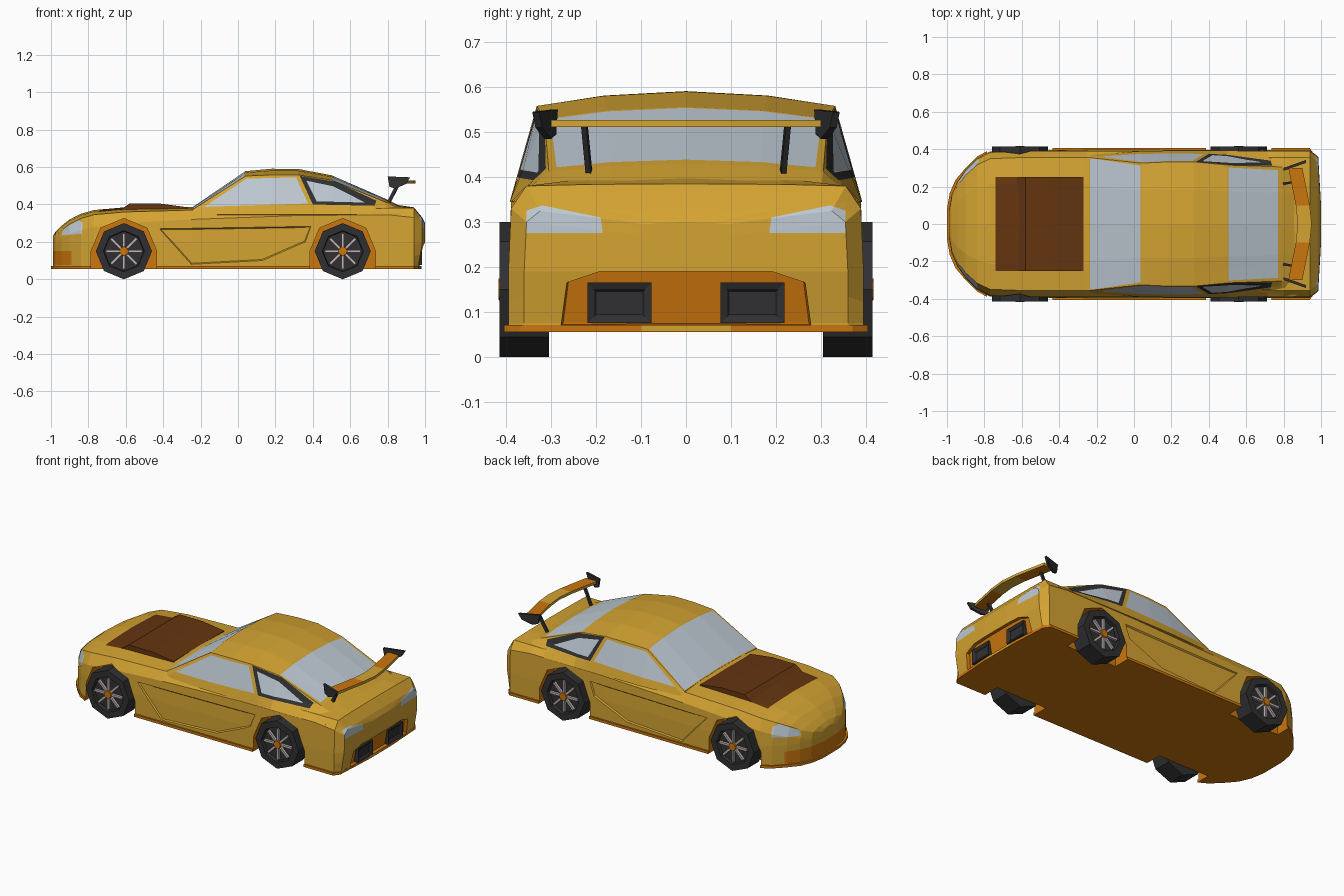
import bpy, bmesh
from math import pi, cos, sin
from mathutils import Vector, Matrix

if bpy.data.objects.get("Cube"):
    bpy.data.objects.remove(bpy.data.objects["Cube"], do_unlink=True)


def material(name, rgb):
    m = bpy.data.materials.new(name)
    m.use_nodes = True
    m.diffuse_color = (*rgb, 1)
    m.node_tree.nodes["Principled BSDF"].inputs["Base Color"].default_value = (*rgb, 1)
    return m


PALETTE = [material("golden yellow paint", (0.66, 0.37, 0.032)),
           material("orange trim", (0.60, 0.18, 0.004)),
           material("brown hood panel", (0.13, 0.035, 0.005)),
           material("pale glass", (0.52, 0.59, 0.66)),
           material("dark rubber", (0.03, 0.03, 0.032)),
           material("light spoke metal", (0.55, 0.47, 0.46))]
YELLOW, ORANGE, BROWN, GLASS, DARK, METAL = range(6)


def finish(bm, name, color=None):
    bmesh.ops.recalc_face_normals(bm, faces=bm.faces)
    if color is not None:
        for f in bm.faces:
            f.material_index = color
    me = bpy.data.meshes.new(name)
    bm.to_mesh(me)
    bm.free()
    for m in PALETTE:
        me.materials.append(m)
    ob = bpy.data.objects.new(name, me)
    bpy.context.collection.objects.link(ob)
    return ob


def loft(rings):
    """Closed skin through equal rings, capped at both ends."""
    bm = bmesh.new()
    rows = [[bm.verts.new(p) for p in r] for r in rings]
    n = len(rows[0])
    for a, b in zip(rows, rows[1:]):
        for i in range(n):
            bm.faces.new((a[i], a[(i + 1) % n], b[(i + 1) % n], b[i]))
    bm.faces.new(rows[0])
    bm.faces.new(rows[-1])
    bmesh.ops.recalc_face_normals(bm, faces=bm.faces)
    return bm


def mirrored(half):
    """Complete a ring from its +y half, which starts and ends on y = 0."""
    return half + [(x, -y, z) for x, y, z in half[-2:0:-1]]


def prism(pts, y0, y1):
    return loft([[(x, y, z) for x, z in pts] for y in (y0, y1)])


def block(bm, loc, size, rot=Matrix()):
    bmesh.ops.create_cube(bm, size=1, matrix=Matrix.Translation(loc) @ rot @ Matrix.Diagonal((*size, 1)))


def paint(bm, poly, axes, color, test):
    """Cut a convex outline, projected along one axis, into the faces that pass the test."""
    i, j = axes
    mid = [sum(p[k] for p in poly) / len(poly) for k in (0, 1)]
    planes = []
    for p, q in zip(poly, poly[1:] + poly[:1]):
        co, no = Vector((0, 0, 0)), Vector((0, 0, 0))
        co[i], co[j] = p
        no[i], no[j] = p[1] - q[1], q[0] - p[0]
        no.normalize()
        if no[i] * (mid[0] - p[0]) + no[j] * (mid[1] - p[1]) < 0:
            no.negate()
        planes.append((co, no))
    for co, no in planes:
        bm.normal_update()
        faces = [f for f in bm.faces if test(f.calc_center_median(), f.normal)]
        edges = {e for f in faces for e in f.edges}
        verts = {v for f in faces for v in f.verts}
        bmesh.ops.bisect_plane(bm, geom=faces + list(edges) + list(verts),
                               dist=1e-5, plane_co=co, plane_no=no)
    bm.normal_update()
    hit = []
    for f in bm.faces:
        c = f.calc_center_median()
        if test(c, f.normal) and all((c - co).dot(no) > 0 for co, no in planes):
            f.material_index = color
            hit.append(f)
    return hit


# Lower body: x, half width, shoulder height, edge height, centre height
STATIONS = [(-0.99, .07, .19, .215, .23), (-0.975, .155, .20, .235, .255),
            (-0.945, .225, .22, .26, .285), (-0.90, .29, .24, .295, .32),
            (-0.84, .35, .26, .325, .35), (-0.77, .388, .28, .345, .37),
            (-0.60, .395, .30, .36, .385), (-0.25, .395, .32, .37, .387),
            (0.30, .395, .34, .375, .385), (0.80, .395, .345, .38, .405),
            (0.94, .395, .33, .38, .385), (0.985, .36, .30, .325, .33),
            (1.0, .10, .27, .295, .30)]


def body_ring(x, w, zs, ze, zt):
    tuck = .02 if x > .95 else 0
    return mirrored([(x - tuck, 0, .058), (x - tuck, w, .058), (x - tuck, w, .075), (x, w, .19),
                     (x, w * .985, zs), (x, w * .9, ze),
                     (x, w * .55, ze + (zt - ze) * .7), (x, 0, zt)])


bm = loft([body_ring(*s) for s in STATIONS])
paint(bm, [(-1.02, .075), (-1.02, .15), (-.89, .15), (-.89, .075)], (0, 2), ORANGE,
      lambda c, n: c.x < -.8 and abs(n.z) < .6)
paint(bm, [(-.945, .235), (-.93, .272), (-.855, .318), (-.83, .30), (-.835, .243)], (0, 2), GLASS,
      lambda c, n: c.x < -.76 and n.z < .75 and abs(c.y) > .15)
paint(bm, [(-.74, -.25), (-.74, .25), (-.27, .25), (-.27, -.25)], (0, 1), BROWN,
      lambda c, n: n.z > .8 and c.x < 0)
for s in (1, -1):
    paint(bm, [(s * .185, .275), (s * .19, .31), (s * .32, .337), (s * .355, .325), (s * .355, .275)],
          (1, 2), GLASS, lambda c, n: c.x > .9 and n.x > .3)
    door = paint(bm, [(-.42, .27), (.39, .283), (.36, .2), (.13, .1), (-.25, .08)], (0, 2), YELLOW,
                 lambda c, n: n.y * s > .7 and abs(c.x) < .7)
    bmesh.ops.inset_region(bm, faces=door, thickness=.006, depth=-.008)
diffuser = paint(bm, [(-.278, .07), (-.265, .165), (-.19, .19), (.19, .19), (.265, .165), (.278, .07)],
                 (1, 2), ORANGE, lambda c, n: c.x > .9 and n.x > .3)
bmesh.ops.inset_region(bm, faces=diffuser, thickness=.003, depth=-.02)
body = finish(bm, "lower_body")

# Skirt and splitter around the floor
plan = [(x - (.01 if x < -.9 else .02 if x > .95 else 0), w + .01) for x, w, *_ in STATIONS]
outline = plan + [(x, -w) for x, w in reversed(plan)]
skirt = finish(loft([[(x, y, z) for x, y in outline] for z in (.055, .071)]), "floor_skirt", ORANGE)

# Wheel wells cut through body and skirt
AXLES, R_ARCH, Z_AXLE = (-.61, .56), .175, .15
for ax in AXLES:
    arch = [(ax + R_ARCH * cos(k * pi / 4), Z_AXLE + R_ARCH * sin(k * pi / 4)) for k in range(5)]
    arch += [(ax - R_ARCH, 0), (ax + R_ARCH, 0)]
    for s in (1, -1):
        cutter = finish(prism(arch, s * .30, s * .5), "well_cutter", ORANGE)
        cutter.hide_render = True
        for ob in (body, skirt):
            mod = ob.modifiers.new("well", 'BOOLEAN')
            mod.operation, mod.solver, mod.object = 'DIFFERENCE', 'EXACT', cutter
            bpy.context.view_layer.objects.active = ob
            bpy.ops.object.modifier_apply(modifier=mod.name)
        bpy.data.objects.remove(cutter, do_unlink=True)

# Cabin: x, base half width, roof edge half width, edge height, centre height
CABIN = [(-.24, .37, .355, .374, .388), (.04, .39, .325, .552, .578), (.18, .392, .332, .558, .591),
         (.32, .392, .332, .558, .59), (.50, .392, .315, .53, .556), (.79, .39, .305, .412, .43),
         (.87, .385, .30, .375, .39)]
bm = loft([mirrored([(x, 0, .34), (x, yb, .345), (x, ye, ze), (x, ye * .55, ze + (zt - ze) * .7),
                     (x, 0, zt)]) for x, yb, ye, ze, zt in CABIN])
above = lambda c, n: n.z > .5 and abs(n.y) < .6
paint(bm, [(-.235, .352), (.035, .312), (.035, -.312), (-.235, -.352)], (0, 1), GLASS, above)
paint(bm, [(.505, .302), (.77, .288), (.77, -.288), (.505, -.302)], (0, 1), GLASS, above)
for s in (1, -1):
    side = lambda c, n: n.y * s > .5
    paint(bm, [(-.18, .387), (.045, .538), (.31, .545), (.375, .405)], (0, 2), GLASS, side)
    paint(bm, [(.33, .553), (.40, .40), (.73, .393), (.74, .42), (.52, .522)], (0, 2), DARK, side)
    paint(bm, [(.365, .527), (.42, .417), (.68, .41), (.51, .497)], (0, 2), GLASS, side)
finish(bm, "cabin")

# Raised hood scoop
finish(prism([(-.63, .37), (-.58, .405), (-.42, .405), (-.27, .385), (-.27, .36)], -.25, .25),
       "hood_scoop", BROWN)

# Wheels
for label, ax in zip(("front", "rear"), AXLES):
    for s, hand in ((1, "far"), (-1, "near")):
        tag = f"{label}_{hand}"
        place = Matrix.Translation((ax, s * .36, Z_AXLE)) @ Matrix.Rotation(-s * pi / 2, 4, 'X')
        bm = bmesh.new()
        bmesh.ops.create_cone(bm, cap_ends=True, segments=8, radius1=.15, radius2=.15, depth=.11)
        cap = [f for f in bm.faces if f.normal.z > .9]
        bmesh.ops.inset_region(bm, faces=cap, thickness=.04)
        bmesh.ops.inset_region(bm, faces=cap, thickness=.004, depth=-.02)
        bm.transform(place)
        finish(bm, "tyre_" + tag, DARK)
        bm = bmesh.new()
        for k in range(8):
            turn = Matrix.Rotation(k * pi / 4, 4, 'Z')
            block(bm, turn @ Vector((.058, 0, .042)), (.076, .013, .016), turn)
        bm.transform(place)
        finish(bm, "spokes_" + tag, METAL)
        bm = bmesh.new()
        bmesh.ops.create_cone(bm, cap_ends=True, segments=8, radius1=.027, radius2=.024, depth=.03)
        bm.transform(place @ Matrix.Translation((0, 0, .042)))
        finish(bm, "hub_" + tag, ORANGE)

# Rear wing, swept back at the middle
bm = loft([[(x, y, .511), (x + .075, y, .511), (x + .075, y, .527), (x, y, .527)]
           for x, y in ((.825, -.3), (.865, -.1), (.875, 0), (.865, .1), (.825, .3))])
for f in bm.faces:
    f.material_index = ORANGE if abs(f.normal.z) > .5 and abs(f.calc_center_median().y) > .1 else YELLOW
finish(bm, "wing_blade")

for s, hand in ((1, "far"), (-1, "near")):
    # Wing end plates splay outwards to the rear
    bm = prism([(.80, .55), (.92, .545), (.90, .51), (.84, .485), (.81, .495)], s * .285, s * .3)
    for v in bm.verts:
        v.co.y += s * (v.co.x - .80) * .35
    finish(bm, "wing_end_plate_" + hand, DARK)
    # Wing struts
    low, high = Vector((.80, s * .215, .40)), Vector((.86, s * .226, .515))
    bm = bmesh.new()
    block(bm, (low + high) / 2, (.012, .018, (high - low).length),
          (high - low).to_track_quat('Z', 'Y').to_matrix().to_4x4())
    finish(bm, "wing_strut_" + hand, DARK)
    # Exhausts with stepped openings
    bm = bmesh.new()
    block(bm, (.96, s * .148, .12), (.05, .142, .09))
    face = [f for f in bm.faces if f.normal.x > .9]
    for t in (.02, .007):
        bmesh.ops.inset_region(bm, faces=face, thickness=t, depth=-.006)
    finish(bm, "exhaust_" + hand, DARK)
